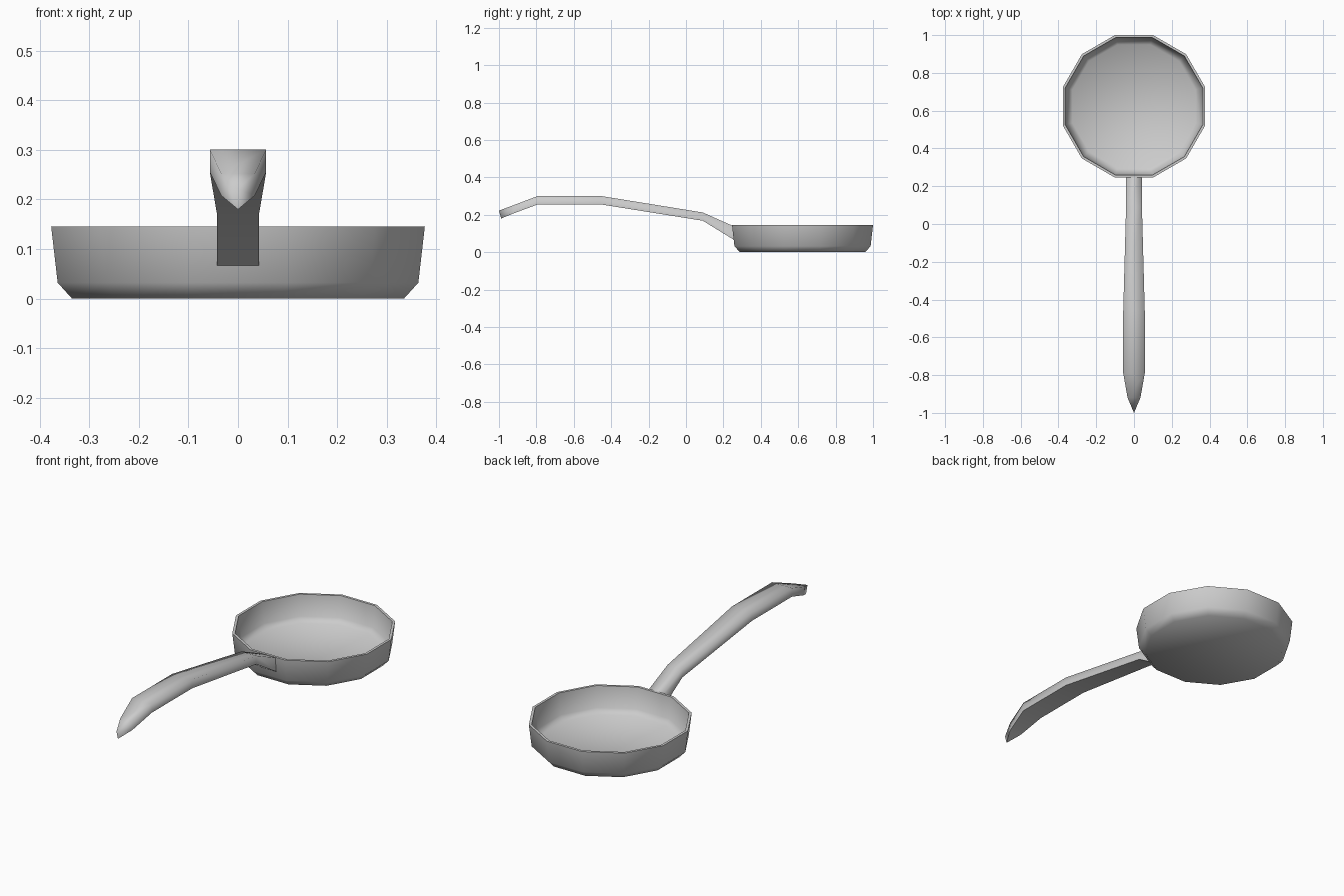
import bpy, bmesh, math

cube = bpy.data.objects.get("Cube")
if cube:
    bpy.data.objects.remove(cube, do_unlink=True)

metal = bpy.data.materials.new("grey metal")
metal.use_nodes = True
grey = (0.6, 0.6, 0.6, 1)
metal.diffuse_color = grey
metal.node_tree.nodes["Principled BSDF"].inputs["Base Color"].default_value = grey


def finish(name, bm, is_sharp):
    """Turn a bmesh into a smooth object, with edges sharp by rule."""
    bmesh.ops.recalc_face_normals(bm, faces=bm.faces)
    for f in bm.faces:
        f.smooth = True
    for e in bm.edges:
        e.smooth = not is_sharp(e)
    mesh = bpy.data.meshes.new(name)
    bm.to_mesh(mesh)
    bm.free()
    mesh.materials.append(metal)
    obj = bpy.data.objects.new(name, mesh)
    bpy.context.collection.objects.link(obj)


# Pan: twelve-sided rings (flat-to-centre distance, height), outside then inside
SIDES, CENTRE, RIM = 12, 0.623, 0.145
profile = [(0.335, 0), (0.364, 0.032), (0.377, RIM),
           (0.364, RIM), (0.351, 0.036), (0.326, 0.012)]
bm = bmesh.new()
rings = []
for apothem, z in profile:
    r = apothem / math.cos(math.pi / SIDES)
    angles = [(i + 0.5) * math.tau / SIDES for i in range(SIDES)]
    rings.append([bm.verts.new((r * math.cos(a), CENTRE + r * math.sin(a), z)) for a in angles])
for a, b in zip(rings, rings[1:]):
    for i in range(SIDES):
        j = (i + 1) % SIDES
        bm.faces.new((a[i], a[j], b[j], b[i]))
bm.faces.new(rings[0])
bm.faces.new(rings[-1])
finish("pan", bm, lambda e: all(v.co.z > RIM - 0.001 for v in e.verts)
       and all(len(f.verts) == 4 for f in e.link_faces))

# Handle: stations (y, half width, bottom, top), ending in a pointed tip
stations = [(0.256, 0.042, 0.066, 0.138), (0.09, 0.042, 0.168, 0.212),
            (-0.46, 0.057, 0.256, 0.301), (-0.79, 0.057, 0.256, 0.301),
            (-0.92, 0.034, 0.208, 0.252)]
bm = bmesh.new()
sections = []
for y, w, low, high in stations:
    corners = [(-w, low), (w, low), (w, high), (-w, high)]
    sections.append([bm.verts.new((x, y, z)) for x, z in corners])
for a, b in zip(sections, sections[1:]):
    for i in range(4):
        j = (i + 1) % 4
        bm.faces.new((a[i], a[j], b[j], b[i]))
end = sections[-1]
tip_low = bm.verts.new((0, -0.988, 0.18))
tip_high = bm.verts.new((0, -1, 0.222))
bm.faces.new((end[0], end[1], tip_low))
bm.faces.new((end[2], end[3], tip_high))
bm.faces.new((end[1], end[2], tip_high, tip_low))
bm.faces.new((end[3], end[0], tip_low, tip_high))
cap = bm.faces.new(sections[0])
underside = {v for s in sections for v in s[:2]} | {tip_low}
cross = {frozenset(s[:2]) for s in sections}
finish("handle", bm, lambda e: cap in e.link_faces or (
    set(e.verts) <= underside and frozenset(e.verts) not in cross))
